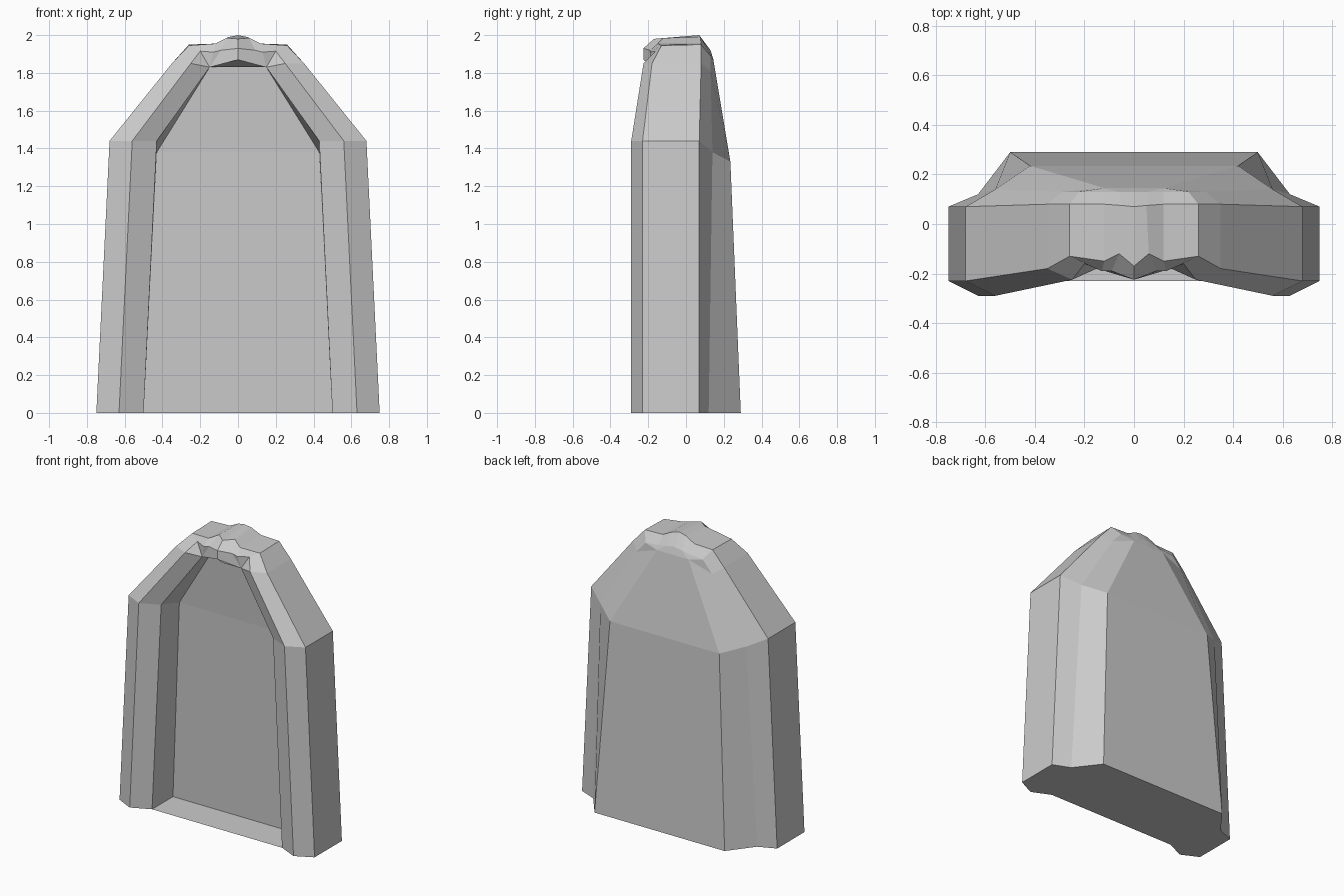
import bpy, bmesh

if "Cube" in bpy.data.objects:
    bpy.data.objects.remove(bpy.data.objects["Cube"])

# Shared corners at the top of the back slab and of the front recess
back_top = (.12, .145, 1.87)
lip_top = (.15, -.18, 1.83)
panel_top = (.15, -.06, 1.83)

# Half cross-sections from base to crown:
# back, back groove, outer back, outer front, ridge, lip, panel
sections = [
    [(.50, .29, 0), (.63, .12, 0), (.75, .07, 0), (.75, -.23, 0),
     (.63, -.29, 0), (.50, -.23, 0), (.50, 0, 0)],
    [(.42, .235, 1.33), (.56, .14, 1.38), (.68, .07, 1.44), (.68, -.23, 1.44),
     (.56, -.29, 1.44), (.43, -.23, 1.44), (.43, -.03, 1.38)],
    [back_top, (.29, .13, 1.81), (.35, .08, 1.85), (.35, -.18, 1.85),
     (.25, -.225, 1.85), lip_top, panel_top],
    [back_top, (.22, .13, 1.89), (.26, .08, 1.95), (.26, -.13, 1.945),
     (.20, -.16, 1.915), lip_top, panel_top],
    [back_top, (.12, .13, 1.90), (.12, .08, 1.955), (.12, -.15, 1.955),
     (.13, -.19, 1.91), lip_top, panel_top],
    [back_top, (.06, .13, 1.91), (.05, .075, 1.99), (.06, -.12, 1.985),
     (.09, -.19, 1.92), lip_top, panel_top],
    [(0, .145, 1.87), (0, .13, 1.92), (0, .07, 2.0), (0, -.17, 1.98),
     (0, -.225, 1.93), (0, -.225, 1.87), (0, -.18, 1.83)],
]


def add_face(bm, points):
    """Make a face, skipping repeated corners."""
    unique = list(dict.fromkeys(points))
    if len(unique) > 2:
        bm.faces.new([bm.verts.new(p) for p in unique])


def on_centre(p):
    return (0, p[1], p[2])


bm = bmesh.new()

# Skin between sections, closed to the centre line at back and panel
rows = [[on_centre(s[0])] + s + [on_centre(s[-1])] for s in sections]
for low, high in zip(rows, rows[1:]):
    for i in range(len(low) - 1):
        add_face(bm, [low[i], low[i + 1], high[i + 1], high[i]])

# Underside, which also forms the sill of the recess
base = sections[0][:6]
add_face(bm, [on_centre(base[0])] + base + [on_centre(base[-1])])

# Mirror to the other half and weld
half = bm.faces[:]
copy = bmesh.ops.duplicate(bm, geom=bm.verts[:] + bm.edges[:] + half)["geom"]
for v in [g for g in copy if isinstance(g, bmesh.types.BMVert)]:
    v.co.x *= -1
bmesh.ops.reverse_faces(bm, faces=[g for g in copy if isinstance(g, bmesh.types.BMFace)])
bmesh.ops.remove_doubles(bm, verts=bm.verts[:], dist=0.0005)
bmesh.ops.recalc_face_normals(bm, faces=bm.faces[:])

# Merge flat halves of the panel, back and floor
bmesh.ops.dissolve_limit(bm, angle_limit=0.002, verts=bm.verts[:], edges=bm.edges[:])

mesh = bpy.data.meshes.new("arched_stone")
bm.to_mesh(mesh)
bm.free()
stone = bpy.data.objects.new("arched_stone", mesh)
bpy.context.collection.objects.link(stone)
